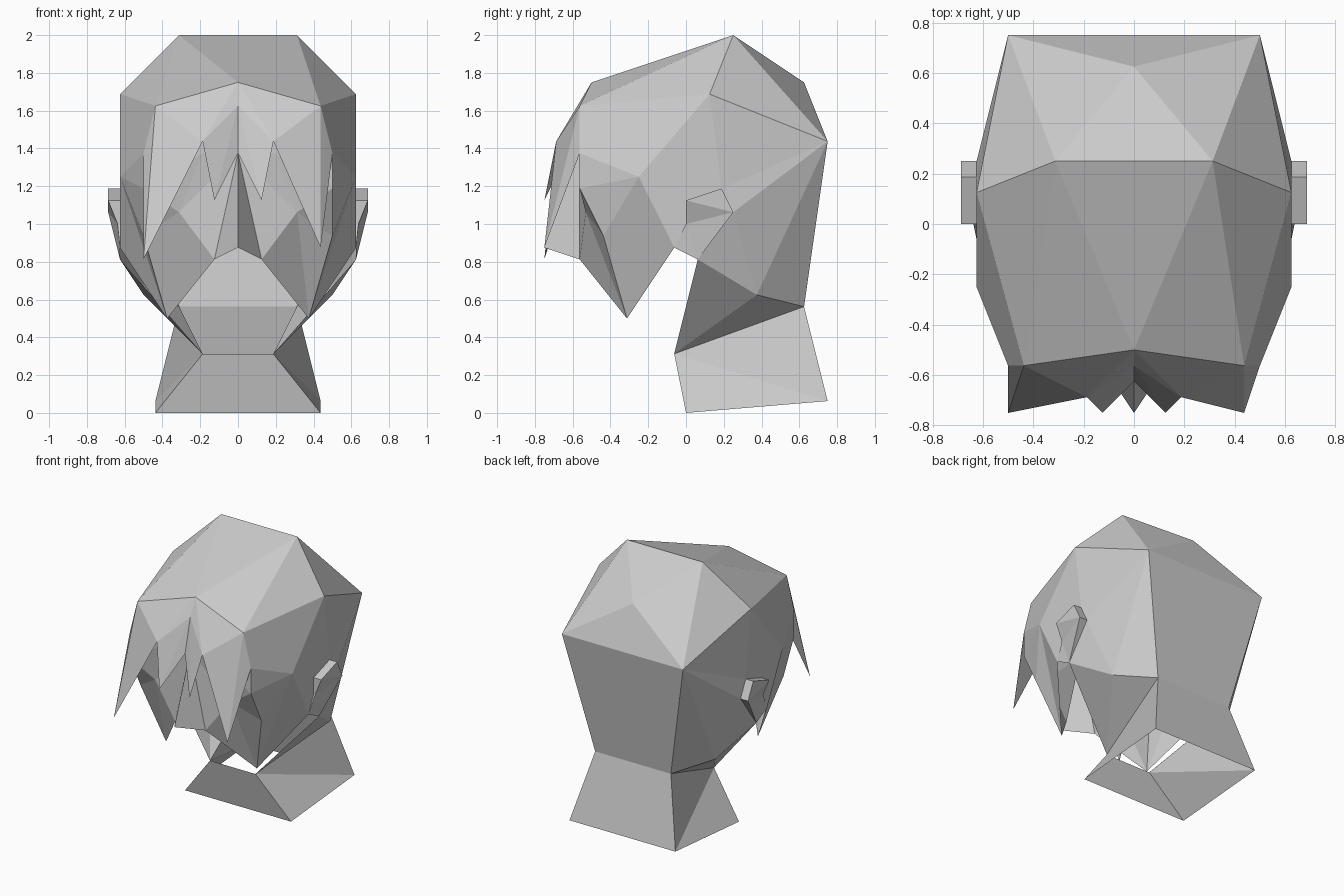
import bpy
import bmesh
from mathutils import Vector

cube = bpy.data.objects.get("Cube")
if cube:
    bpy.data.objects.remove(cube, do_unlink=True)

UNIT = 1 / 16  # every corner sits on a sixteenth grid
HEAD = (0, 1, 16)

grey = bpy.data.materials.new("plain_grey")
grey.use_nodes = True
grey.diffuse_color = (0.6, 0.6, 0.6, 1)
grey.node_tree.nodes["Principled BSDF"].inputs["Base Color"].default_value = (0.6, 0.6, 0.6, 1)

# Shared corners of the left half, in grid units
P = dict(
    # crown and back of the hair
    front_peak=(0, -8, 28), temple=(7, -9, 26), crown=(5, 4, 32), crown_mid=(0, 4, 32),
    back_peak=(0, 10, 28), back=(8, 12, 23), back_mid=(0, 12, 23), side=(10, 2, 27),
    # side of the head
    cheek_top=(10, -4, 20), ear_front=(10, 0, 18), ear_top=(10, 3, 19), ear_back=(10, 4, 17),
    lobe=(10, 0, 16), lobe_front=(10, -1, 14), lobe_back=(10, 1, 13), nape_side=(8, 6, 10),
    # face
    brow_side=(8, -9, 22), eye_side=(8, -9, 19), cheek=(8, -7, 15), jaw=(6, -5, 8),
    wing=(2, -9, 13), cheekbone=(5, -8.5, 17), nose=(0, -12, 14), bridge=(0, -9, 22),
    brow=(3, -9, 22), hairline=(0, -9, 26),
    # neck
    nape=(5, 10, 9), nape_mid=(0, 10, 9), throat=(3, -1, 5), throat_mid=(0, -1, 5),
    base_front=(7, 0, 0), base_front_mid=(0, 0, 0), base_back=(7, 12, 1), base_back_mid=(0, 12, 1),
    # fringe
    parting=(3, -11, 23), lock_tip=(2, -12, 18), fringe_mid=(0, -10, 22),
    left_tip=(7, -12, 14), right_tip=(8, -12, 13),
    # outer ear
    rim_front=(11, 0, 18), rim_top=(11, 3, 19), rim_back=(11, 4, 17), rim_lobe=(10.2, 0, 16),
)


def part(name, faces, centre=HEAD, sides=(1, -1)):
    """Flat panels from corner names, mirrored over x, facing away from centre."""
    bm = bmesh.new()
    for s in sides:
        mid = Vector((centre[0] * s, centre[1], centre[2])) * UNIT
        for face in faces:
            pts = [P[n] for n in face.split()]
            f = bm.faces.new([bm.verts.new(Vector((x * s, y, z)) * UNIT) for x, y, z in pts])
            f.normal_update()
            if f.normal.dot(f.calc_center_median() - mid) < 0:
                f.normal_flip()
    bmesh.ops.remove_doubles(bm, verts=bm.verts, dist=0.0005)
    mesh = bpy.data.meshes.new(name)
    bm.to_mesh(mesh)
    bm.free()
    mesh.materials.append(grey)
    bpy.context.collection.objects.link(bpy.data.objects.new(name, mesh))


# Crown and back of the head
part("hair_cap", [
    "front_peak crown crown_mid",
    "front_peak temple crown",
    "temple side crown",
    "crown side back",
    "crown back back_peak",
    "crown crown_mid back_peak",
    "back_peak back back_mid",
    "back back_mid nape_mid nape",
])

# Sides of the head, running round the ears to the jaw
part("head_side", [
    "temple cheek_top side",
    "temple brow_side cheek_top",
    "brow_side eye_side cheek_top",
    "eye_side cheek cheek_top",
    "cheek jaw cheek_top",
    "cheek_top jaw lobe_front",
    "cheek_top lobe_front lobe",
    "cheek_top lobe ear_front",
    "side cheek_top ear_front",
    "side ear_front ear_top",
    "side ear_top back",
    "back ear_top ear_back",
    "back ear_back nape_side",
    "ear_back lobe_back nape_side",
    "back nape_side nape",
])

# Face with an open lower jaw
part("face", [
    "hairline temple brow_side brow bridge",
    "brow brow_side eye_side",
    "brow eye_side cheekbone",
    "bridge brow cheekbone",
    "bridge cheekbone wing",
    "bridge wing nose",
    "eye_side cheek cheekbone",
    "cheekbone cheek jaw",
    "cheekbone jaw wing",
])

# Open tapered neck
part("neck", [
    "lobe_back nape_side throat",
    "nape_side nape throat",
    "throat nape base_back",
    "throat base_back base_front",
    "throat throat_mid base_front_mid base_front",
    "nape nape_mid base_back_mid base_back",
], (0, 5, 6))

# Middle of the fringe with two short pointed locks
part("fringe", [
    "front_peak temple parting",
    "front_peak parting hairline",
    "hairline parting lock_tip",
    "hairline lock_tip fringe_mid",
])

for label, side in (("left", 1), ("right", -1)):
    # Long side lock, the right one a little longer
    part(f"{label}_lock", [
        f"temple parting {label}_tip",
        f"temple {label}_tip brow_side",
    ], HEAD, (side,))

    # Ear: wedge-shaped rim with a tapering lobe
    part(f"{label}_ear", [
        "rim_front rim_top rim_back",
        "rim_front rim_back rim_lobe",
        "rim_front ear_front ear_top rim_top",
        "rim_top ear_top ear_back rim_back",
        "rim_front rim_lobe lobe ear_front",
        "rim_lobe rim_back lobe_back",
        "rim_lobe lobe_back lobe_front",
        "rim_lobe lobe_front lobe",
        "rim_back ear_back lobe_back",
    ], (10, 2, 16.5), (side,))
